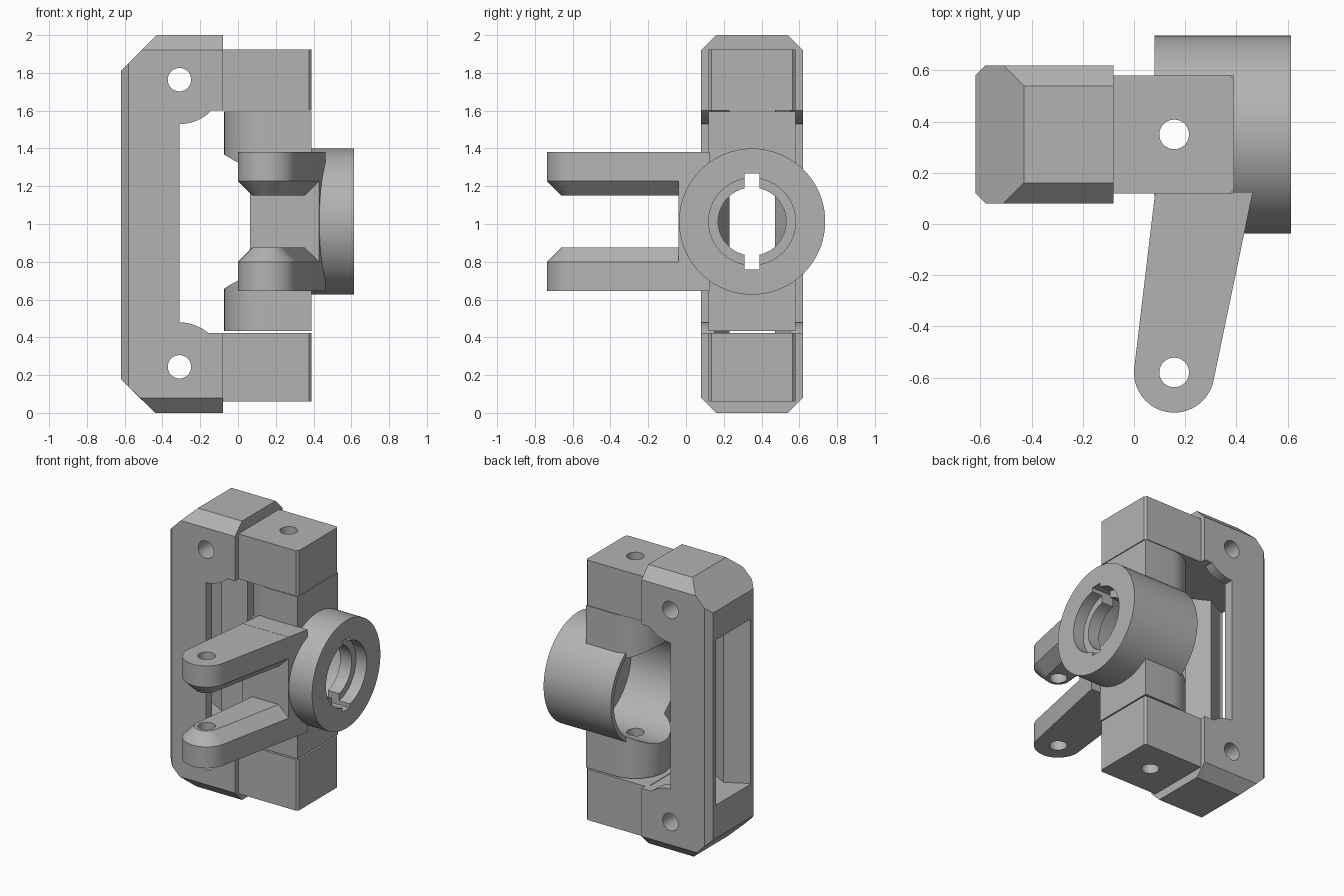
import bpy, bmesh, math
from mathutils import Vector

if "Cube" in bpy.data.objects:
    bpy.data.objects.remove(bpy.data.objects["Cube"], do_unlink=True)

grey = bpy.data.materials.new("plain grey")
grey.use_nodes = True
grey.diffuse_color = (0.45, 0.45, 0.45, 1)
grey.node_tree.nodes["Principled BSDF"].inputs["Base Color"].default_value = (0.45, 0.45, 0.45, 1)

PIN_X, MID_Y, HUB_Z = 0.157, 0.35, 1.013
PLACE = {"x": lambda u, v, h: (h, u, v),
         "y": lambda u, v, h: (u, h, v),
         "z": lambda u, v, h: (u, v, h)}


def arc(cu, cv, r, a, b, n=24):
    """Points on an arc, angles in degrees."""
    angles = [math.radians(a + (b - a) * i / n) for i in range(n + 1)]
    return [(cu + r * math.cos(t), cv + r * math.sin(t)) for t in angles]


def prism(name, axis, pts, lo, hi, chamfer=None, planes=()):
    """Extrude a profile; optionally bevel one cap and slice off corners."""
    bm = bmesh.new()
    caps = [[bm.verts.new(PLACE[axis](u, v, h)) for u, v in pts] for h in (lo, hi)]
    n = len(pts)
    faces = [bm.faces.new(c) for c in caps]
    for i in range(n):
        j = (i + 1) % n
        bm.faces.new((caps[0][i], caps[0][j], caps[1][j], caps[1][i]))
    bmesh.ops.recalc_face_normals(bm, faces=bm.faces[:])
    if chamfer:
        side, size = chamfer
        bmesh.ops.bevel(bm, geom=list(faces[side].edges), offset=size, segments=1,
                        affect="EDGES", clamp_overlap=False)
    for co, no in planes:
        res = bmesh.ops.bisect_plane(bm, geom=bm.verts[:] + bm.edges[:] + bm.faces[:],
                                     plane_co=co, plane_no=no, clear_outer=True)
        cut = [e for e in res["geom_cut"] if isinstance(e, bmesh.types.BMEdge)]
        bmesh.ops.edgeloop_fill(bm, edges=cut)
    bmesh.ops.recalc_face_normals(bm, faces=bm.faces[:])
    mesh = bpy.data.meshes.new(name)
    bm.to_mesh(mesh)
    bm.free()
    mesh.materials.append(grey)
    ob = bpy.data.objects.new(name, mesh)
    bpy.context.collection.objects.link(ob)
    return ob


def rod(name, axis, u, v, r, lo, hi, n=64):
    return prism(name, axis, arc(u, v, r, 0, 360, n)[:-1], lo, hi)


def box(name, x, y, z):
    return prism(name, "z", [(x[0], y[0]), (x[1], y[0]), (x[1], y[1]), (x[0], y[1])], *z)


def combine(target, parts, operation):
    for part in parts:
        mod = target.modifiers.new("join", "BOOLEAN")
        mod.operation, mod.object, mod.solver = operation, part, "EXACT"
        bpy.ops.object.select_all(action="DESELECT")
        bpy.context.view_layer.objects.active = target
        target.select_set(True)
        bpy.ops.object.modifier_apply(modifier=mod.name)
        bpy.data.objects.remove(part, do_unlink=True)


def finish(ob):
    bpy.ops.object.select_all(action="DESELECT")
    bpy.context.view_layer.objects.active = ob
    ob.select_set(True)
    bpy.ops.object.shade_smooth_by_angle(angle=math.radians(25))


# Bracket: C-shaped side profile with round bosses about the screw holes
SCREW_X, LOW, HIGH = -0.31, 0.244, 1.764
INNER_LOW, INNER_HIGH, BOSS = 0.424, 1.6, 0.235
low_a = math.degrees(math.asin((INNER_LOW - LOW) / BOSS))
high_a = math.degrees(math.asin((INNER_HIGH - HIGH) / BOSS))
profile = [(-0.62, 0.18), (-0.44, 0), (-0.08, 0), (-0.08, INNER_LOW)]
profile += arc(SCREW_X, LOW, BOSS, low_a, 90, 12)
profile += arc(SCREW_X, HIGH, BOSS, -90, high_a, 12)
profile += [(-0.08, INNER_HIGH), (-0.08, 2), (-0.43, 2), (-0.62, 1.81)]
slices = []
for s in (-1, 1):
    edge = MID_Y + s * 0.27
    slices.append((Vector((-0.62, edge - s * 0.04, 1)), Vector((-1, s, 0))))
    slices.append((Vector((0, edge, 1.92)), Vector((0, s, 1))))
    slices.append((Vector((0, edge, 0.08)), Vector((0, s, -1))))
bracket = prism("bracket", "y", profile, MID_Y - 0.27, MID_Y + 0.27, planes=slices)

# Bracket lugs that hold the pivot pins
lug = [(-0.1, 0.12), (0.375, 0.12), (0.39, 0.135), (0.39, 0.565), (0.375, 0.58), (-0.1, 0.58)]
combine(bracket, [prism("lower_lug", "z", lug, 0.06, INNER_LOW),
                  prism("upper_lug", "z", lug, INNER_HIGH, 1.924)], "UNION")

# Waisted window through the back plate, then pin and screw holes
half = [(-0.7, 0.195), (-0.6, 0.195), (-0.46, 0.12), (-0.31, 0.2), (-0.1, 0.2)]
window = [(x, MID_Y - w) for x, w in half] + [(x, MID_Y + w) for x, w in reversed(half)]
combine(bracket, [
    prism("window_cutter", "z", window, INNER_LOW - 0.004, INNER_HIGH + 0.004),
    rod("pin_cutter", "z", PIN_X, MID_Y, 0.058, -0.1, 2.1, 32),
    rod("low_screw_cutter", "y", SCREW_X, LOW, 0.062, -0.1, 0.8, 32),
    rod("high_screw_cutter", "y", SCREW_X, HIGH, 0.062, -0.1, 0.8, 32)], "DIFFERENCE")
finish(bracket)

# Knuckle: round hub, pivot block with a rounded back, and fork base
knuckle = rod("knuckle", "x", MID_Y, HUB_Z, 0.387, 0.08, 0.614, 96)
block = arc(PIN_X, MID_Y, 0.23, 90, 270, 32) + [(0.388, 0.12), (0.388, 0.58)]
base = [(0.064, -0.04), (0.43, -0.04), (0.464, 0.125), (0.083, 0.125)]
parts = [prism("pivot_block", "z", block, 0.434, 1.596),
         prism("fork_base", "z", base, 0.645, 1.381)]

# Two fork arms, chamfered on the facing sides
arm = arc(PIN_X, -0.58, 0.157, 173, 348, 28) + [(0.461, 0.11), (0.081, 0.11)]
parts.append(prism("upper_arm", "z", arm, 1.15, 1.38, chamfer=(0, 0.077)))
parts.append(prism("lower_arm", "z", arm, 0.646, 0.876, chamfer=(1, 0.077)))
combine(knuckle, parts, "UNION")

# Hub bore, stepped opening with key slots, and pin holes
combine(knuckle, [
    rod("bore_cutter", "x", MID_Y, HUB_Z, 0.355, -0.2, 0.44, 96),
    rod("opening_cutter", "x", MID_Y, HUB_Z, 0.18, 0.3, 0.7),
    rod("recess_cutter", "x", MID_Y, HUB_Z, 0.23, 0.53, 0.7),
    box("key_cutter", (0.4, 0.7), (MID_Y - 0.04, MID_Y + 0.04), (HUB_Z - 0.255, HUB_Z + 0.255)),
    rod("pivot_cutter", "z", PIN_X, MID_Y, 0.058, 0.1, 1.9, 32),
    rod("fork_cutter", "z", PIN_X, -0.58, 0.058, 0.1, 1.9, 32)], "DIFFERENCE")
finish(knuckle)
